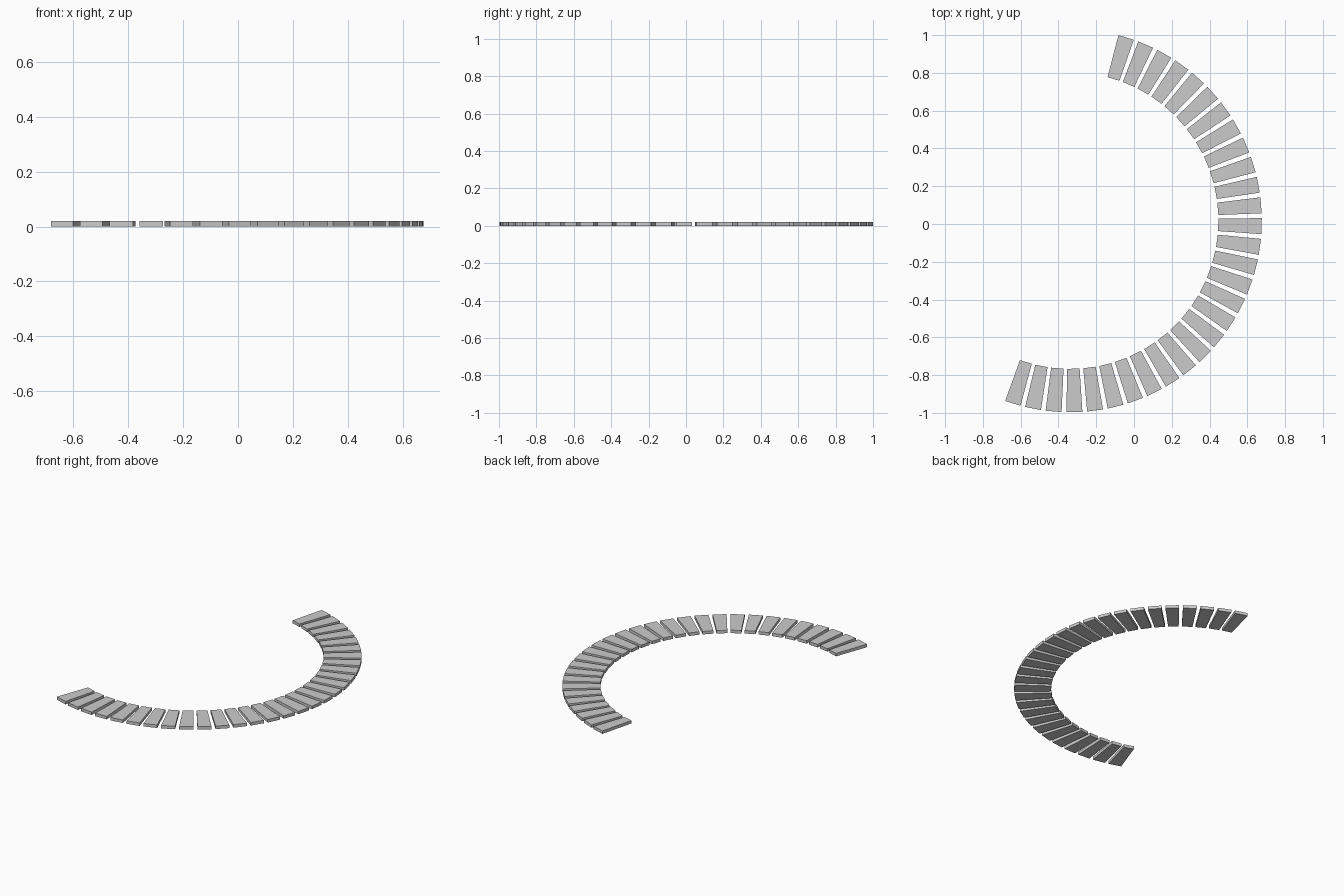
import bpy, bmesh
from math import radians, sin, cos

if "Cube" in bpy.data.objects:
    bpy.data.objects.remove(bpy.data.objects["Cube"])

# Curved path of stepping slabs: half ring of 30 tapered tiles
CX, CY = -0.338, 0.018
R_IN, R_OUT = 0.785, 1.0147
HEIGHT = 0.02
COUNT = 30
START, END = 73.0, -107.4
HALF_WIDTH = 2.4


def polar(r, deg):
    a = radians(deg)
    return CX + r * cos(a), CY + r * sin(a)


def make_slab(index, angle):
    # Wedge-shaped slab, extruded upward from the ground
    outline = [polar(R_IN, angle - HALF_WIDTH), polar(R_OUT, angle - HALF_WIDTH),
               polar(R_OUT, angle + HALF_WIDTH), polar(R_IN, angle + HALF_WIDTH)]
    bm = bmesh.new()
    face = bm.faces.new([bm.verts.new((x, y, 0)) for x, y in outline])
    top = bmesh.ops.extrude_face_region(bm, geom=[face])
    verts = [g for g in top["geom"] if isinstance(g, bmesh.types.BMVert)]
    bmesh.ops.translate(bm, verts=verts, vec=(0, 0, HEIGHT))
    bmesh.ops.recalc_face_normals(bm, faces=bm.faces)
    name = f"path_slab_{index + 1:02d}"
    mesh = bpy.data.meshes.new(name)
    bm.to_mesh(mesh)
    bm.free()
    bpy.context.collection.objects.link(bpy.data.objects.new(name, mesh))


for i in range(COUNT):
    make_slab(i, START + (END - START) * i / (COUNT - 1))
